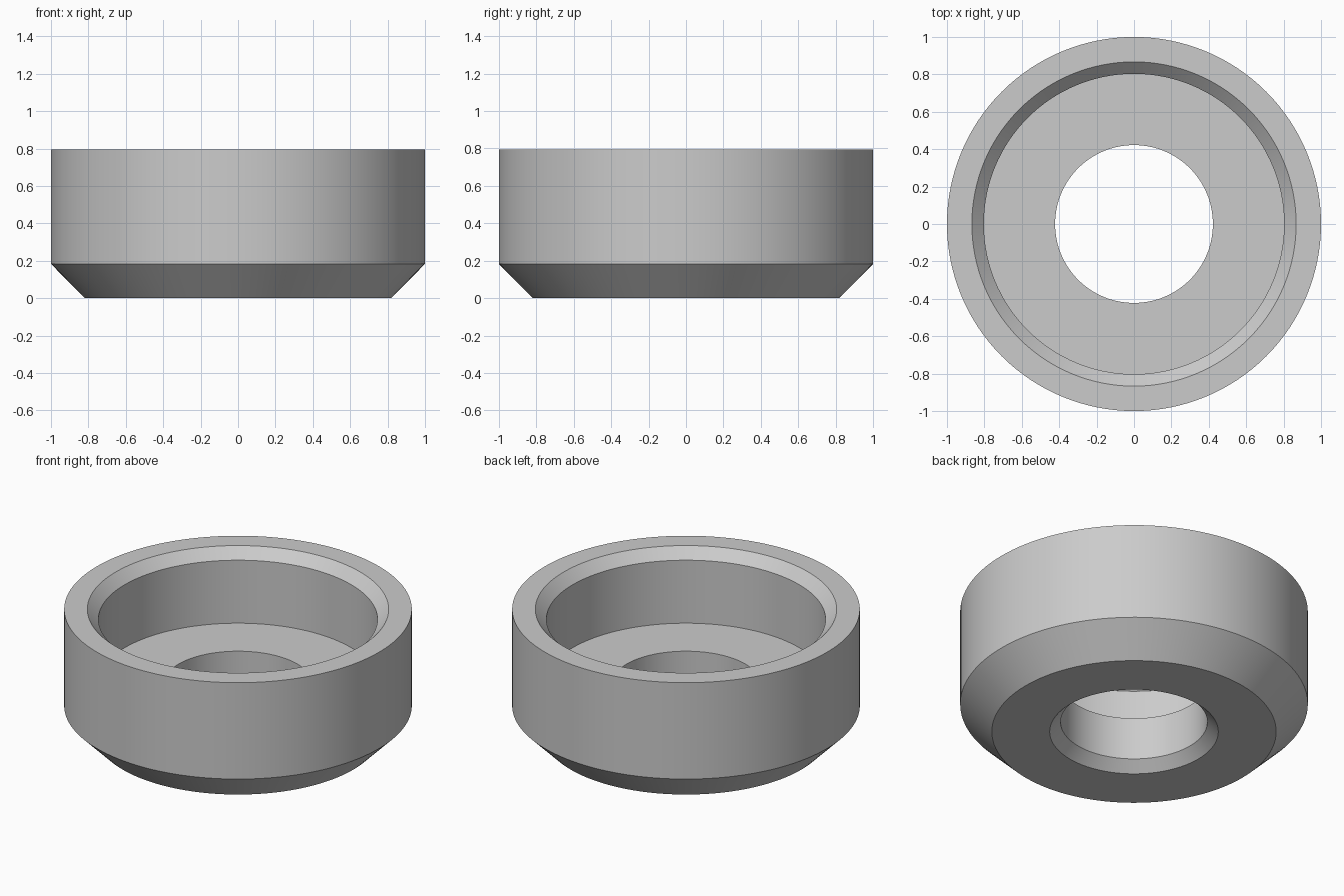
import bpy, bmesh, math

if "Cube" in bpy.data.objects:
    bpy.data.objects.remove(bpy.data.objects["Cube"])

SEGMENTS = 128

# Closed cross-section (radius, height) of the ring-shaped cup
PROFILE = [
    (0.485, 0.0), (0.818, 0.0),      # underside
    (1.0, 0.183), (1.0, 0.795),      # outer chamfer and wall
    (0.867, 0.795), (0.803, 0.732),  # rim and inner chamfer
    (0.803, 0.332), (0.422, 0.332),  # recess wall and floor
    (0.422, 0.063),                  # through hole, chamfered below
]

# Sweep the section around the vertical axis
bm = bmesh.new()
rings = []
for i in range(SEGMENTS):
    a = 2 * math.pi * i / SEGMENTS
    rings.append([bm.verts.new((r * math.cos(a), r * math.sin(a), z)) for r, z in PROFILE])
n = len(PROFILE)
for i in range(SEGMENTS):
    a, b = rings[i], rings[(i + 1) % SEGMENTS]
    for j in range(n):
        k = (j + 1) % n
        bm.faces.new((a[j], b[j], b[k], a[k]))
bmesh.ops.recalc_face_normals(bm, faces=bm.faces)

mesh = bpy.data.meshes.new("recessed_cup")
bm.to_mesh(mesh)
bm.free()
cup = bpy.data.objects.new("recessed_cup", mesh)
bpy.context.collection.objects.link(cup)

# Single plain grey
grey = bpy.data.materials.new("light_grey")
grey.diffuse_color = (0.6, 0.6, 0.6, 1)
grey.use_nodes = True
grey.node_tree.nodes["Principled BSDF"].inputs["Base Color"].default_value = grey.diffuse_color
mesh.materials.append(grey)

# Smooth walls, crisp chamfer edges
bpy.context.view_layer.objects.active = cup
cup.select_set(True)
bpy.ops.object.shade_smooth_by_angle(angle=math.radians(25))
